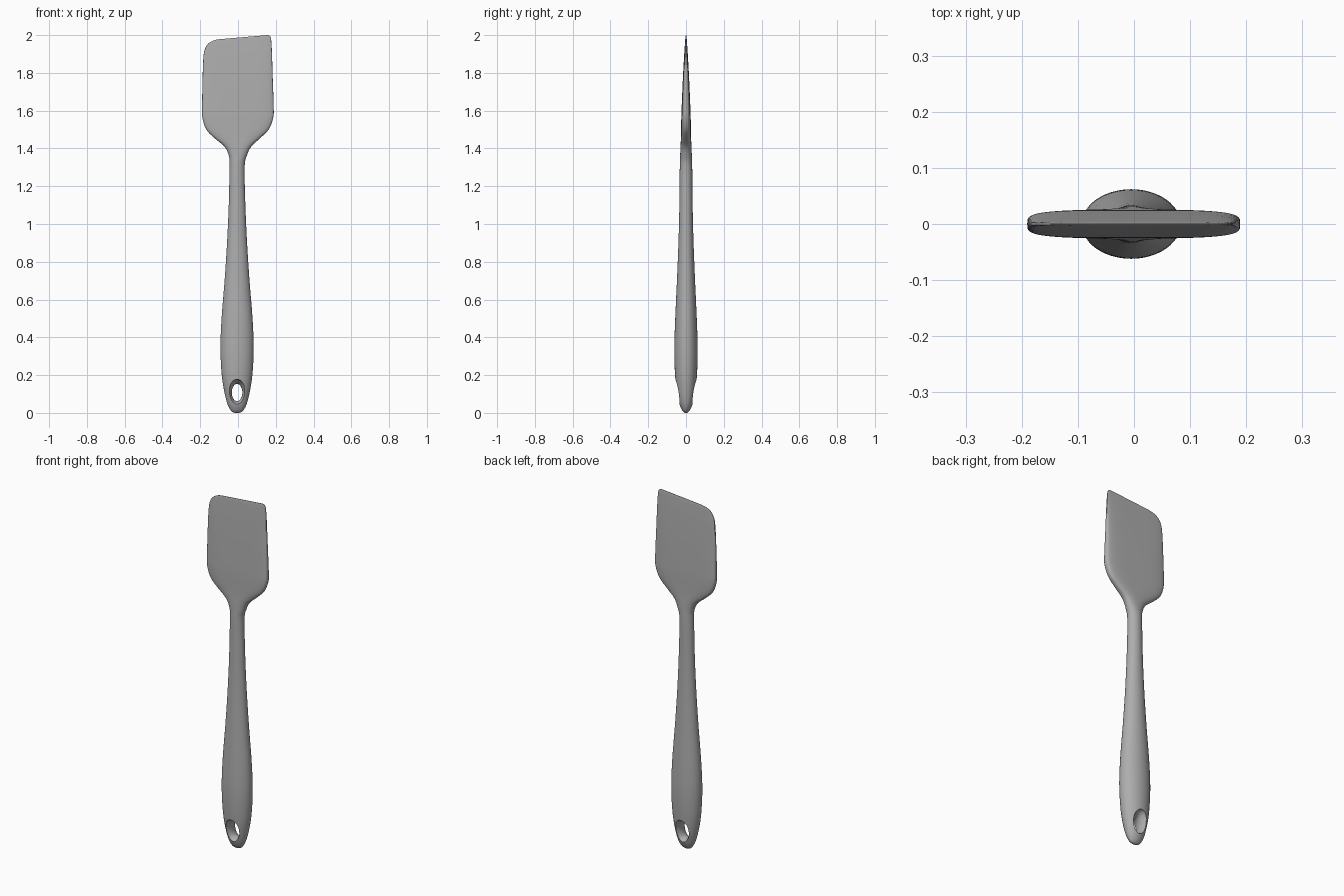
import bpy, bmesh, math

if "Cube" in bpy.data.objects:
    bpy.data.objects.remove(bpy.data.objects["Cube"])

SEGMENTS = 48
STEPS = 4

grey = bpy.data.materials.new("silicone grey")
grey.use_nodes = True
colour = (0.42, 0.42, 0.42, 1)
grey.diffuse_color = colour
grey.node_tree.nodes["Principled BSDF"].inputs["Base Color"].default_value = colour

# Handle sections: height, half width, half depth
handle = [
    (0.0, 0.012, 0.006), (0.006, 0.026, 0.014), (0.02, 0.038, 0.024),
    (0.05, 0.052, 0.036), (0.11, 0.067, 0.049), (0.2, 0.081, 0.058),
    (0.34, 0.088, 0.062), (0.5, 0.082, 0.057), (0.7, 0.066, 0.048),
    (0.9, 0.053, 0.040), (1.1, 0.044, 0.035), (1.3, 0.040, 0.033),
]
# Blade sections: left edge x, z, right edge x, z, half depth, squareness
blade = [
    (-0.048, 1.36, 0.046, 1.36, 0.031, 2.2),
    (-0.072, 1.41, 0.070, 1.41, 0.029, 2.5),
    (-0.125, 1.455, 0.118, 1.455, 0.027, 3.0),
    (-0.168, 1.50, 0.162, 1.50, 0.026, 3.5),
    (-0.188, 1.56, 0.186, 1.56, 0.025, 4),
    (-0.190, 1.62, 0.189, 1.62, 0.023, 4),
    (-0.188, 1.75, 0.184, 1.77, 0.017, 4),
    (-0.184, 1.87, 0.180, 1.90, 0.010, 4),
    (-0.176, 1.925, 0.177, 1.96, 0.006, 4),
    (-0.155, 1.957, 0.174, 1.985, 0.004, 4),
    (-0.125, 1.973, 0.167, 1.997, 0.0025, 4),
    (-0.090, 1.979, 0.155, 2.0, 0.0012, 4),
]
rows = [(-0.005 - w, z, -0.005 + w, z, d, 2) for z, w, d in handle] + blade


def catmull(a, b, c, d, t):
    """Smoothly interpolate between sections b and c."""
    return [0.5 * (2 * q + (r - p) * t + (2 * p - 5 * q + 4 * r - s) * t * t
                   + (3 * q - p - 3 * r + s) * t ** 3)
            for p, q, r, s in zip(a, b, c, d)]


def loft(name, rings):
    """Skin closed rings of points and cap both ends."""
    bm = bmesh.new()
    loops = [[bm.verts.new(p) for p in ring] for ring in rings]
    for low, high in zip(loops, loops[1:]):
        for i in range(len(low)):
            j = (i + 1) % len(low)
            bm.faces.new((low[i], low[j], high[j], high[i]))
    bm.faces.new(loops[0][::-1])
    bm.faces.new(loops[-1])
    bmesh.ops.recalc_face_normals(bm, faces=bm.faces)
    mesh = bpy.data.meshes.new(name)
    bm.to_mesh(mesh)
    bm.free()
    obj = bpy.data.objects.new(name, mesh)
    bpy.context.collection.objects.link(obj)
    mesh.materials.append(grey)
    return obj


def section(xl, zl, xr, zr, depth, n):
    """Superellipse spanning the left and right edge points."""
    points = []
    for i in range(SEGMENTS):
        a = 2 * math.pi * i / SEGMENTS
        c, s = math.cos(a), math.sin(a)
        u = math.copysign(abs(c) ** (2 / n), c)
        v = math.copysign(abs(s) ** (2 / n), s)
        points.append(((xl + xr) / 2 + u * (xr - xl) / 2, v * depth,
                       (zl + zr) / 2 + u * (zr - zl) / 2))
    return points


# One-piece spatula body
sections = []
for k in range(len(rows) - 1):
    a, d = rows[max(k - 1, 0)], rows[min(k + 2, len(rows) - 1)]
    for step in range(STEPS):
        sections.append(catmull(a, rows[k], rows[k + 1], d, step / STEPS))
sections.append(rows[-1])
body = loft("spatula_body", [section(*row) for row in sections])

# Flared hanging hole through the handle end
flare = [(0, 0.028, 0.046), (0.012, 0.029, 0.047), (0.024, 0.033, 0.053),
         (0.036, 0.039, 0.062), (0.048, 0.045, 0.069), (0.09, 0.051, 0.074)]
profile = [(-y, w, h) for y, w, h in flare[:0:-1]] + flare
cutter = loft("hole_cutter", [
    [(-0.005 + w * math.cos(2 * math.pi * i / 32), y,
      0.108 + h * math.sin(2 * math.pi * i / 32)) for i in range(32)]
    for y, w, h in profile])
cutter.hide_render = True

cut = body.modifiers.new("hanging hole", 'BOOLEAN')
cut.operation = 'DIFFERENCE'
cut.solver = 'EXACT'
cut.object = cutter
bpy.ops.object.select_all(action='DESELECT')
body.select_set(True)
bpy.context.view_layer.objects.active = body
bpy.ops.object.modifier_apply(modifier=cut.name)
bpy.data.objects.remove(cutter)
bpy.ops.object.shade_smooth_by_angle(angle=math.radians(40))
